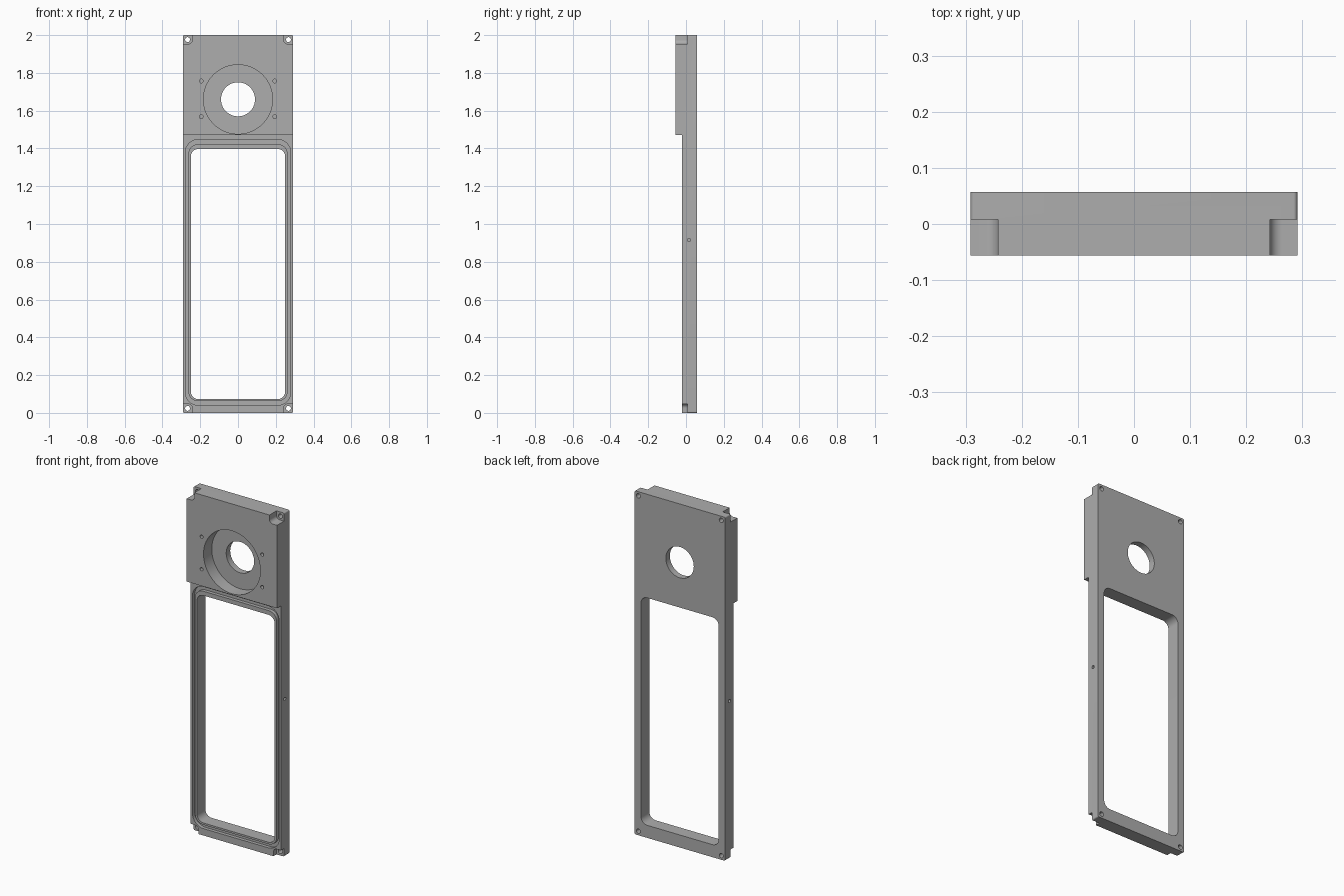
import bpy, bmesh
from math import cos, sin, pi, radians
from mathutils import Matrix

cube = bpy.data.objects.get("Cube")
if cube:
    bpy.data.objects.remove(cube, do_unlink=True)

grey = bpy.data.materials.new("satin grey")
grey.use_nodes = True
grey.diffuse_color = (0.42, 0.42, 0.42, 1)
grey.node_tree.nodes["Principled BSDF"].inputs["Base Color"].default_value = grey.diffuse_color

HALF_W, FRONT, STEP, BACK = 0.291, -0.056, -0.02, 0.057
NOTCH_FLOOR, STEP_Z = 0.008, 1.47


def rounded(x0, x1, z0, z1, r, n=8):
    """Rounded rectangle outline in the xz plane."""
    pts = []
    corners = ((x1 - r, z1 - r), (x0 + r, z1 - r), (x0 + r, z0 + r), (x1 - r, z0 + r))
    for q, (cx, cz) in enumerate(corners):
        for i in range(n + 1):
            a = (q + i / n) * pi / 2
            pts.append((cx + r * cos(a), cz + r * sin(a)))
    return pts


def circle(cx, cz, r, n=48):
    return [(cx + r * cos(2 * pi * i / n), cz + r * sin(2 * pi * i / n)) for i in range(n)]


def prism(name, outline, y0, y1, inner=None):
    """Outline extruded along y; with an inner outline it becomes a ring."""
    bm = bmesh.new()
    loops = [[bm.verts.new((x, y, z)) for x, z in pts]
             for pts in ([outline, inner] if inner else [outline]) for y in (y0, y1)]
    count = len(outline)

    def strip(a, b):
        for i in range(count):
            j = (i + 1) % count
            bm.faces.new((a[i], a[j], b[j], b[i]))

    strip(loops[0], loops[1])
    if inner:
        strip(loops[2], loops[3])
        strip(loops[0], loops[2])
        strip(loops[1], loops[3])
    else:
        bm.faces.new(loops[0])
        bm.faces.new(loops[1])
    bmesh.ops.recalc_face_normals(bm, faces=bm.faces)
    mesh = bpy.data.meshes.new(name)
    bm.to_mesh(mesh)
    bm.free()
    mesh.materials.append(grey)
    obj = bpy.data.objects.new(name, mesh)
    bpy.context.collection.objects.link(obj)
    return obj


body = prism("panel_body", rounded(-HALF_W, HALF_W, 0, 2, 0.007), FRONT, BACK)
cutters = []


def cut(name, *args, **kw):
    cutters.append(prism(name, *args, **kw))
    return cutters[-1]


# Thinner lower section
cut("step_cutter", [(-1, -1), (1, -1), (1, STEP_Z), (-1, STEP_Z)], -0.2, STEP)

# Window and the seal groove around it
cut("window_cutter", rounded(-0.25, 0.25, 0.073, 1.397, 0.04), -0.2, 0.2)
cut("groove_cutter", rounded(-0.279, 0.279, 0.04, 1.448, 0.07), -0.1, 0.0,
    inner=rounded(-0.262, 0.262, 0.062, 1.422, 0.05))

# Round recess with a through hole
cut("recess_cutter", circle(0, 1.66, 0.183, 96), -0.2, 0.02)
cut("bore_cutter", circle(0, 1.66, 0.09, 64), -0.2, 0.2)

for s in (-1, 1):
    # Screw holes beside the recess
    for z in (1.568, 1.757):
        cut("screw_hole_cutter", circle(s * 0.195, z, 0.01, 20), -0.2, -0.01)
    # Corner notches, each with a through hole
    for z, d in ((0, 1), (2, -1)):
        xs = sorted((s * 0.242, s * 0.4))
        zs = sorted((z + d * 0.047, z - d * 0.1))
        cut("notch_cutter", rounded(*xs, *zs, 0.022), -0.2, NOTCH_FLOOR)
        cut("corner_hole_cutter", circle(s * 0.267, z + d * 0.024, 0.013, 24), -0.2, 0.2)
    # Small blind hole in each long edge
    side = cut("side_hole_cutter", circle(0, 0, 0.009, 20), -0.02, 0.02)
    side.data.transform(Matrix.Translation((s * HALF_W, 0.016, 0.915)) @ Matrix.Rotation(pi / 2, 4, "Z"))

# Cut everything, then drop the cutters
bpy.ops.object.select_all(action="DESELECT")
bpy.context.view_layer.objects.active = body
body.select_set(True)
for c in cutters:
    c.hide_render = True
    mod = body.modifiers.new(c.name, "BOOLEAN")
    mod.operation = "DIFFERENCE"
    mod.solver = "EXACT"
    mod.object = c
    bpy.ops.object.modifier_apply(modifier=mod.name)
for c in cutters:
    bpy.data.objects.remove(c, do_unlink=True)

bpy.ops.object.shade_smooth_by_angle(angle=radians(30))
